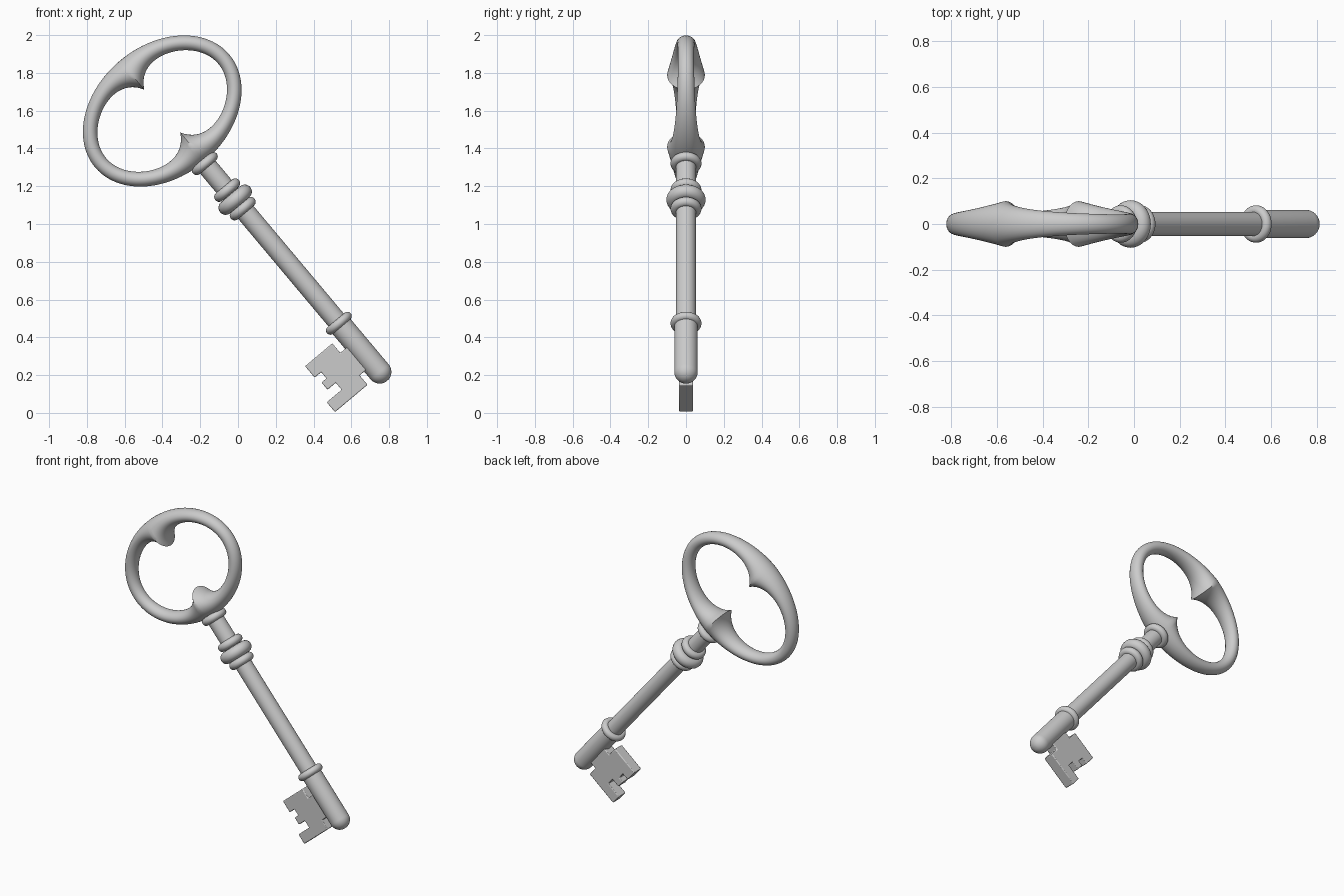
import bpy, bmesh
from math import sin, cos, pi, radians, exp, asin, degrees
from mathutils import Matrix, Vector

if "Cube" in bpy.data.objects:
    bpy.data.objects.remove(bpy.data.objects["Cube"])

# Key is modelled upright (axis = local z, tip centre at origin), then tilted
TILT = Matrix.Translation((0.75, 0, 0.217)) @ Matrix.Rotation(radians(-40), 4, 'Y')


def finish(name, bm, angle=40):
    bmesh.ops.recalc_face_normals(bm, faces=bm.faces)
    bm.transform(TILT)
    me = bpy.data.meshes.new(name)
    bm.to_mesh(me)
    bm.free()
    ob = bpy.data.objects.new(name, me)
    bpy.context.collection.objects.link(ob)
    bpy.ops.object.select_all(action='DESELECT')
    ob.select_set(True)
    bpy.context.view_layer.objects.active = ob
    bpy.ops.object.shade_smooth_by_angle(angle=radians(angle))
    return ob


def skin(bm, rings, close):
    """Bridge equal rings of points; close joins the last to the first, else caps."""
    vs = [[bm.verts.new(p) for p in r] for r in rings]
    n = len(vs[0])
    for i in range(len(vs) if close else len(vs) - 1):
        a, b = vs[i], vs[(i + 1) % len(vs)]
        for j in range(n):
            k = (j + 1) % n
            bm.faces.new((a[j], a[k], b[k], b[j]))
    if not close:
        bm.faces.new(vs[0])
        bm.faces.new(vs[-1])


def circle(r, z, n=40):
    return [(r * cos(2 * pi * j / n), r * sin(2 * pi * j / n), z) for j in range(n)]


# Shaft: rounded tip, thick end, thin stem
R = 0.062
profile = [(R * sin(t * pi / 20), -R * cos(t * pi / 20)) for t in range(1, 11)]
profile += [(R, 0.336), (0.053, 0.336), (0.053, 1.47)]
bm = bmesh.new()
skin(bm, [circle(r, z) for r, z in profile], False)
finish("shaft", bm)

# Ring collars along the shaft: height, outer radius, bead radius
for name, z, outer, bead in (("lower_collar", 0.336, 0.082, 0.023),
                             ("knop_lower_ring", 1.128, 0.082, 0.026),
                             ("knop_middle_ring", 1.19, 0.104, 0.038),
                             ("knop_upper_ring", 1.256, 0.082, 0.026),
                             ("top_collar", 1.44, 0.082, 0.025)):
    bm = bmesh.new()
    skin(bm, [circle(outer - bead + bead * cos(2 * pi * i / 20),
                     z + bead * sin(2 * pi * i / 20)) for i in range(20)], True)
    finish(name, bm)

# Bow: oval loop whose section swells to a point at the top and bottom
A, B, CX, CZ = 0.464, 0.348, 0.006, 1.798
rings = []
for i in range(160):
    t = 2 * pi * i / 160
    d = 90 - degrees(asin(min(1, abs(sin(t)))))
    r = 0.038 + 0.062 * exp(-d / 12)
    ry = 0.040 + 0.060 * exp(-d / 25)
    nrm = Vector((cos(t) / A, 0, sin(t) / B)).normalized()
    c = Vector((CX + A * cos(t), 0, CZ + B * sin(t))) - nrm * r
    rings.append([c + nrm * r * cos(2 * pi * j / 32) + Vector((0, ry * sin(2 * pi * j / 32), 0))
                  for j in range(32)])
bm = bmesh.new()
skin(bm, rings, True)
finish("bow", bm, 60)

# Bit: toothed plate joined to the shaft by a neck
outline = [(-0.02, 0.211), (-0.095, 0.211), (-0.095, 0.277), (-0.283, 0.277),
           (-0.283, 0.198), (-0.238, 0.198), (-0.238, 0.155), (-0.272, 0.155),
           (-0.272, 0.105), (-0.215, 0.105), (-0.215, 0.057), (-0.318, 0.057),
           (-0.318, -0.011), (-0.093, -0.011), (-0.093, 0.054), (-0.02, 0.054)]
bm = bmesh.new()
skin(bm, [[(x, y, z) for x, z in outline] for y in (-0.037, 0.037)], False)
bit = finish("bit", bm, 30)
bev = bit.modifiers.new("edge_bevel", 'BEVEL')
bev.width = 0.005
bev.segments = 2
